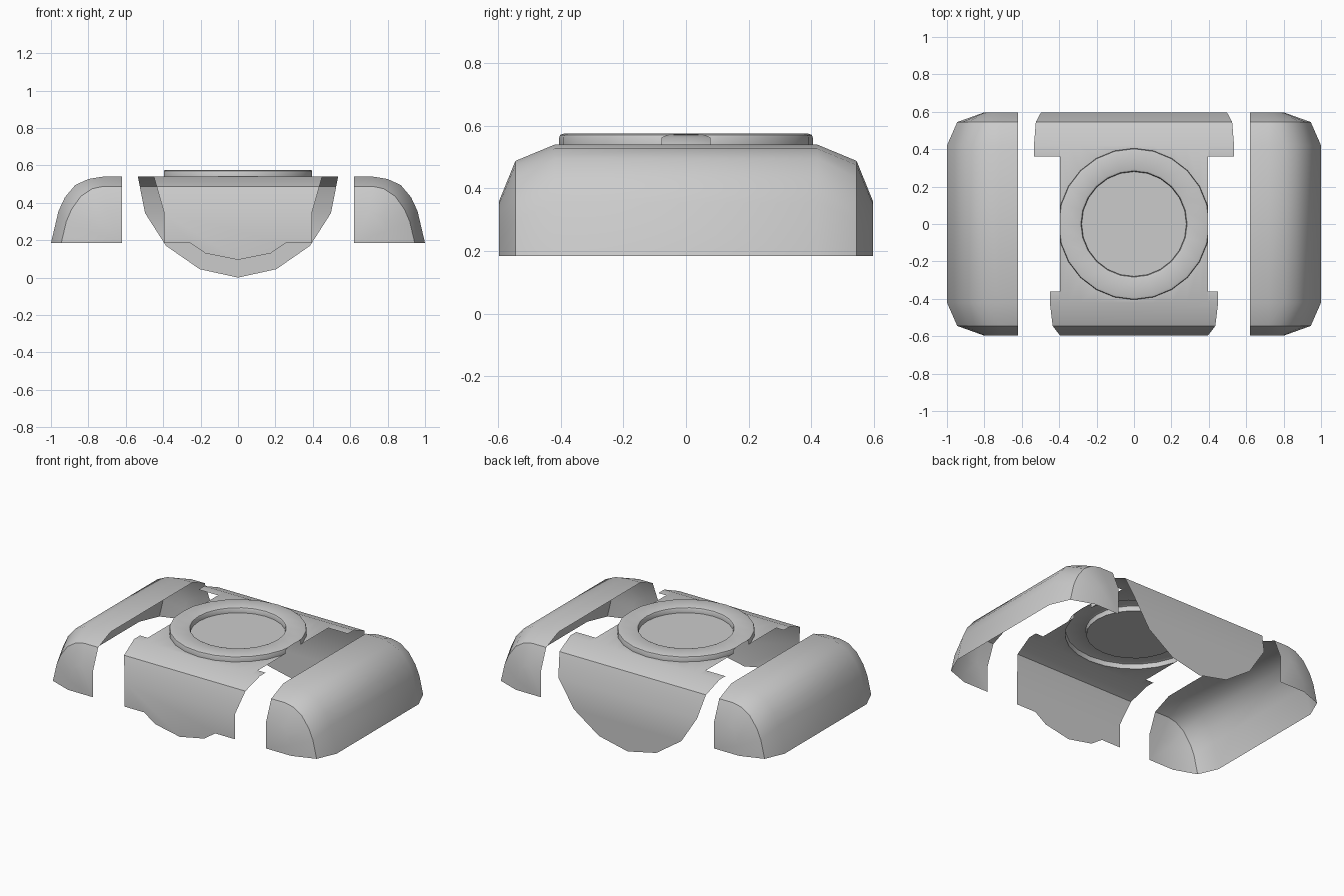
import bpy, bmesh, math

if "Cube" in bpy.data.objects:
    bpy.data.objects.remove(bpy.data.objects["Cube"])

EX = 0.395    # half width of the middle plate
R = 0.405     # outer ring radius
N = 24


def finish(bm, name):
    """Turn a sheet mesh into a smooth-by-angle object with normals facing up/out."""
    bmesh.ops.remove_doubles(bm, verts=bm.verts, dist=0.0005)
    bmesh.ops.recalc_face_normals(bm, faces=bm.faces)
    if sum(f.normal.z * f.calc_area() for f in bm.faces) < 0:
        bmesh.ops.reverse_faces(bm, faces=bm.faces)
    me = bpy.data.meshes.new(name)
    bm.to_mesh(me)
    bm.free()
    ob = bpy.data.objects.new(name, me)
    bpy.context.collection.objects.link(ob)
    bpy.ops.object.select_all(action='DESELECT')
    ob.select_set(True)
    bpy.context.view_layer.objects.active = ob
    bpy.ops.object.shade_smooth_by_angle(angle=math.radians(30))
    return ob


def face(bm, pts):
    return bm.faces.new([bm.verts.new(p) for p in pts])


def clip_sides(bm):
    """Cut everything beyond the middle plate's straight sides."""
    for s in (1, -1):
        bmesh.ops.bisect_plane(bm, geom=bm.verts[:] + bm.edges[:] + bm.faces[:],
                               plane_co=(s * EX, 0, 0), plane_no=(s, 0, 0),
                               clear_outer=True)


# Side pods: open shells lofted through inset profiles, (x, z) from top to rim
OUTER = [(.62, .54), (.72, .54), (.80, .527), (.87, .495), (.925, .43), (.96, .355), (1, .185)]
INSET = [(.62, .488), (.72, .488), (.78, .475), (.84, .435), (.89, .365), (.918, .30), (.945, .185)]
CAP = [(.62, .36), (.70, .36), (.74, .35), (.77, .325), (.785, .29), (.795, .25), (.80, .185)]


def side_pod(name, s):
    bm = bmesh.new()
    stations = [(-.597, CAP), (-.545, INSET), (-.42, OUTER),
                (.42, OUTER), (.545, INSET), (.597, CAP)]
    rings = [[bm.verts.new((s * x, y, z)) for x, z in prof] for y, prof in stations]
    for a, b in zip(rings, rings[1:]):
        for i in range(len(a) - 1):
            bm.faces.new((a[i], a[i + 1], b[i + 1], b[i]))
    # flat ends
    for r, y in ((rings[0], -.597), (rings[-1], .597)):
        bm.faces.new(r + [bm.verts.new((s * .62, y, .185))])
    finish(bm, name)


side_pod("right_side_pod", 1)
side_pod("left_side_pod", -1)

# Middle plate with a round opening, up to the bends at y = +-0.42
bm = bmesh.new()
for s in (1, -1):
    arc = [(R * math.cos(2 * math.pi * i / N), s * R * math.sin(2 * math.pi * i / N))
           for i in range(N // 2 + 1)]
    for (x0, y0), (x1, y1) in zip(arc, arc[1:]):
        face(bm, [(x0, y0, .54), (x1, y1, .54), (x1, s * .42, .54), (x0, s * .42, .54)])
clip_sides(bm)

# Front and back panels: (side, top half width, bend half width, lower half outline)
FRONT = [(.395, .345), (.395, .185), (.255, .185), (.175, .13), (0, .095)]
BACK = [(.497, .345), (.385, .17), (.205, .045), (0, 0)]
for s, w_top, w_bend, low in ((-1, .45, .435, FRONT), (1, .535, .525, BACK)):
    for m in (1, -1):   # shoulder tabs
        face(bm, [(m * EX, s * .36, .54), (m * w_top, s * .36, .54),
                  (m * w_top, s * .42, .54), (m * EX, s * .42, .54)])
    bmesh.ops.remove_doubles(bm, verts=bm.verts, dist=0.0005)
    edge = sorted((v for v in bm.verts if abs(v.co.y - s * .42) < .001), key=lambda v: v.co.x)
    bend = [bm.verts.new((m * w_bend, s * .545, .487)) for m in (1, -1)]
    bm.faces.new(edge + bend)
    half = [bm.verts.new((x, s * .597, z)) for x, z in low]
    other = [bm.verts.new((-x, s * .597, z)) for x, z in low[:-1]]
    bm.faces.new((bend[0], half[0], other[0], bend[1]))
    bm.faces.new(half + other[::-1])
finish(bm, "center_body")

# Raised ring with the recessed disc, clipped to the plate width
bm = bmesh.new()
prof = [(R, .54), (R, .563), (.402, .571), (.39, .575), (.295, .575), (.284, .571), (.28, .563), (.28, .54)]
rings = [[bm.verts.new((r * math.cos(2 * math.pi * i / N), r * math.sin(2 * math.pi * i / N), z))
          for i in range(N)] for r, z in prof]
for a, b in zip(rings, rings[1:]):
    for i in range(N):
        j = (i + 1) % N
        bm.faces.new((a[i], a[j], b[j], b[i]))
bm.faces.new(rings[-1])
clip_sides(bm)
finish(bm, "top_ring")
